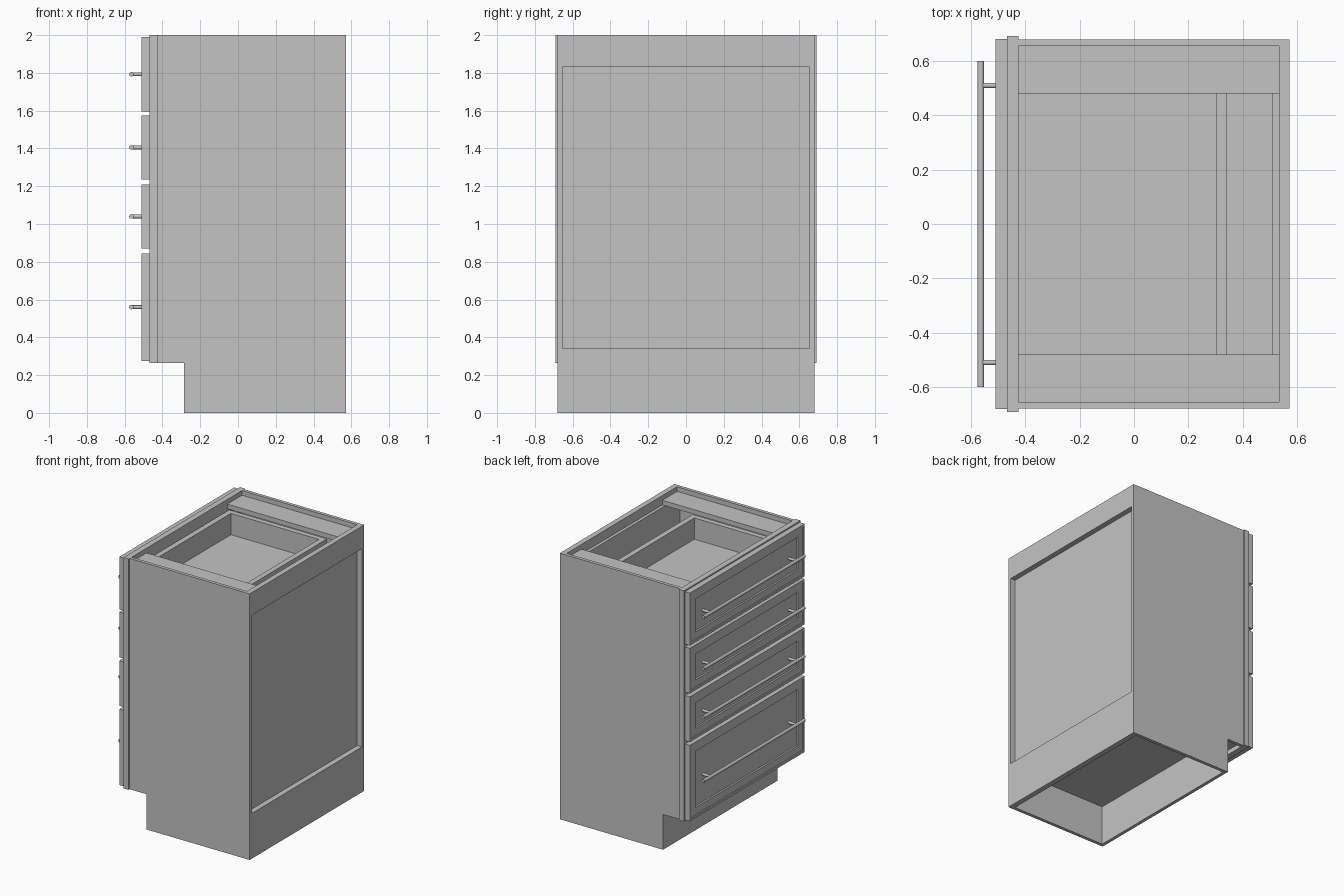
import bpy
import bmesh
import math

cube = bpy.data.objects.get("Cube")
if cube:
    bpy.data.objects.remove(cube, do_unlink=True)

grey = bpy.data.materials.new("plain_grey")
grey.use_nodes = True
COLOUR = (0.55, 0.55, 0.55, 1)
grey.diffuse_color = COLOUR
for node in grey.node_tree.nodes:
    if node.type == "BSDF_PRINCIPLED":
        node.inputs["Base Color"].default_value = COLOUR


def finish(name, bm):
    bmesh.ops.recalc_face_normals(bm, faces=bm.faces[:])
    mesh = bpy.data.meshes.new(name)
    bm.to_mesh(mesh)
    bm.free()
    mesh.materials.append(grey)
    obj = bpy.data.objects.new(name, mesh)
    bpy.context.collection.objects.link(obj)
    return obj


def add_box(bm, x, y, z):
    """Box from three (low, high) ranges."""
    verts = bmesh.ops.create_cube(bm, size=1)["verts"]
    for v in verts:
        v.co = [(lo + hi) / 2 + c * (hi - lo) for c, (lo, hi) in zip(v.co, (x, y, z))]


def box(name, x, y, z):
    bm = bmesh.new()
    add_box(bm, x, y, z)
    return finish(name, bm)


def rod(name, start, axis, length, radius):
    bpy.ops.mesh.primitive_cylinder_add(vertices=20, radius=radius, depth=length, location=start)
    obj = bpy.context.object
    obj.name = name
    obj.rotation_euler = (math.pi / 2, 0, 0) if axis == "y" else (0, math.pi / 2, 0)
    obj.data.materials.append(grey)
    bpy.ops.object.shade_smooth_by_angle()


FRAME_BACK, FRAME_FRONT, BACK = -0.425, -0.468, 0.573
INNER, OUTER = 0.655, 0.68
TOE_X, TOE_Z = -0.285, 0.265

# Side panels with toe notch
profile = [(TOE_X, 0), (BACK, 0), (BACK, 2), (FRAME_BACK, 2), (FRAME_BACK, TOE_Z), (TOE_X, TOE_Z)]
for label, side in (("left", 1), ("right", -1)):
    bm = bmesh.new()
    face = bm.faces.new([bm.verts.new((x, side * INNER, z)) for x, z in profile])
    ext = bmesh.ops.extrude_face_region(bm, geom=[face])["geom"]
    for v in ext:
        if isinstance(v, bmesh.types.BMVert):
            v.co.y = side * OUTER
    finish(label + "_side_panel", bm)
    # Top stretchers run front to back
    box(label + "_top_stretcher", (FRAME_BACK, 0.533), sorted((side * 0.48, side * INNER)), (1.93, 1.965))

# Back rails, recessed back, floor and toe board
across = (-INNER, INNER)
box("back_top_rail", (0.533, BACK), across, (1.83, 2))
box("back_bottom_rail", (0.533, BACK), across, (0, 0.34))
box("back_panel", (0.51, 0.533), across, (0.30, 1.93))
box("cabinet_floor", (FRAME_BACK, 0.51), across, (0.30, 0.34))
box("toe_board", (TOE_X, TOE_X + 0.025), across, (0, 0.30))

# Face frame
fronts = [(0.275, 0.845), (0.87, 1.21), (1.235, 1.575), (1.595, 1.99)]
bm = bmesh.new()
frame_x = (FRAME_FRONT, FRAME_BACK)
for side in (-1, 1):
    add_box(bm, frame_x, sorted((side * 0.61, side * 0.692)), (TOE_Z, 2))
rails = [(TOE_Z, 0.34)] + [(a[1] - 0.03, b[0] + 0.03) for a, b in zip(fronts, fronts[1:])] + [(1.91, 2)]
for rail in rails:
    add_box(bm, frame_x, (-0.61, 0.61), rail)
finish("face_frame", bm)


def drawer_front(name, low, high):
    """Slab with a stepped rim and a recessed centre panel."""
    bm = bmesh.new()
    add_box(bm, (-0.51, FRAME_FRONT), (-0.682, 0.682), (low, high))
    bmesh.ops.recalc_face_normals(bm, faces=bm.faces[:])
    face = min(bm.faces, key=lambda f: f.calc_center_median().x)
    for thickness, depth in ((0.025, 0), (0.004, -0.005), (0.075, 0), (0.006, -0.008)):
        bmesh.ops.inset_region(bm, faces=[face], thickness=thickness, depth=depth)
    finish(name, bm)


# Drawers: front, open box and bar handle
for i, (low, high) in enumerate(fronts, 1):
    drawer_front(f"drawer_front_{i}", low, high)

    bm = bmesh.new()
    z = (low + 0.08, high - 0.115)
    x = (FRAME_FRONT, 0.342)
    for side in (-1, 1):
        add_box(bm, x, sorted((side * 0.53, side * 0.57)), z)
    add_box(bm, (x[0], -0.43), (-0.53, 0.53), z)
    add_box(bm, (0.302, x[1]), (-0.53, 0.53), z)
    add_box(bm, (-0.43, 0.302), (-0.53, 0.53), (z[0] + 0.02, z[0] + 0.04))
    finish(f"drawer_box_{i}", bm)

    mid = (low + high) / 2
    rod(f"handle_bar_{i}", (-0.564, 0, mid), "y", 1.2, 0.012)
    for label, y in (("left", 0.51), ("right", -0.51)):
        rod(f"handle_post_{label}_{i}", (-0.53, y, mid), "x", 0.066, 0.01)
